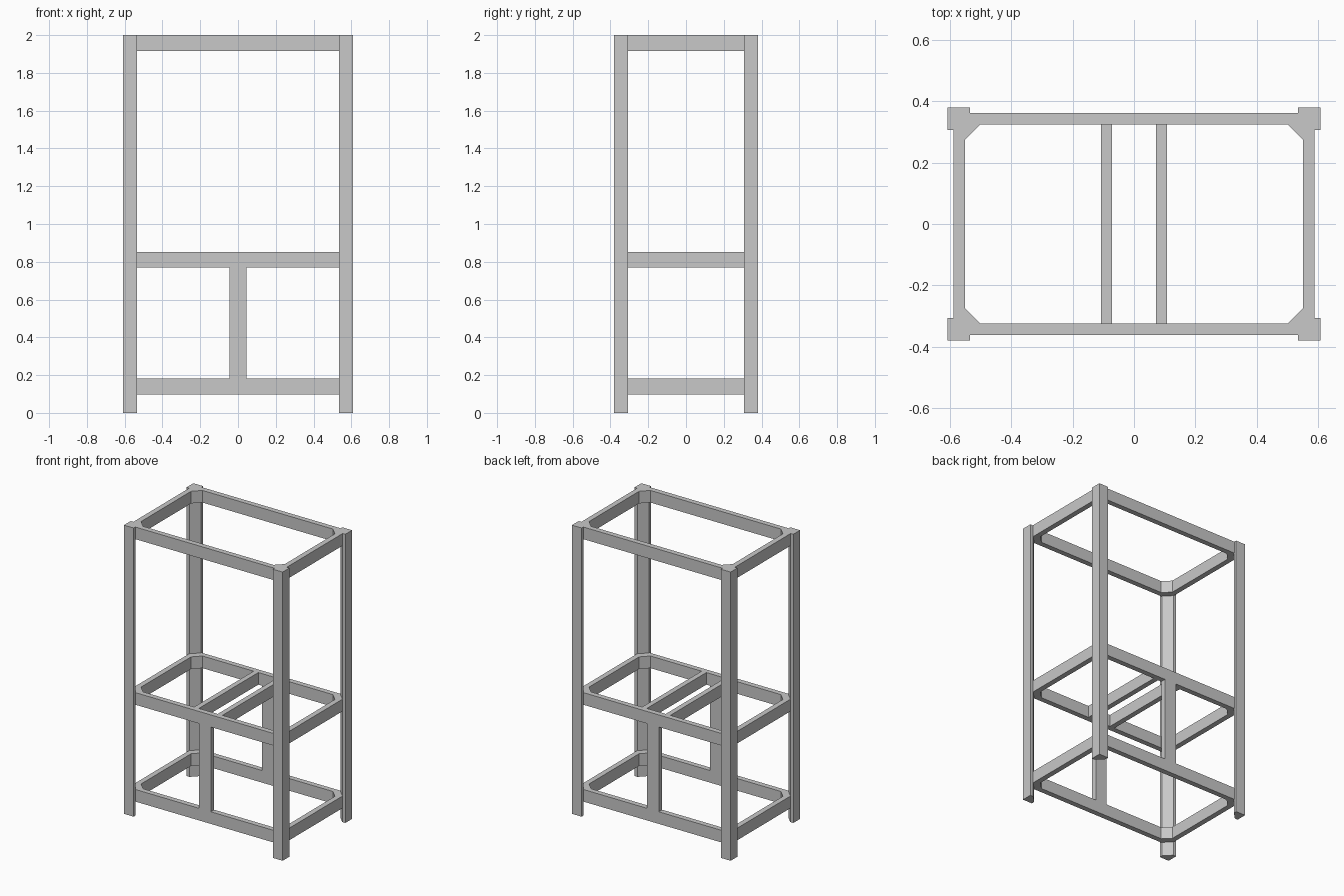
import bpy
import bmesh

cube = bpy.data.objects.get("Cube")
if cube:
    bpy.data.objects.remove(cube, do_unlink=True)

grey = bpy.data.materials.new("light grey")
grey.use_nodes = True
grey.diffuse_color = (0.58, 0.58, 0.58, 1)
grey.node_tree.nodes["Principled BSDF"].inputs["Base Color"].default_value = grey.diffuse_color

# Overall sizes
LEG_X, LEG_Y = 0.608, 0.38      # outer corner of the legs
RAIL_X, RAIL_Y = 0.588, 0.362   # outer faces of the rails
LEG, RAIL, CUT = 0.074, 0.037, 0.051
RAIL_H = 0.084
LEVELS = {"bottom": 0.098, "middle": 0.769, "top": 2 - RAIL_H}


def finish(name, bm):
    bmesh.ops.recalc_face_normals(bm, faces=bm.faces[:])
    mesh = bpy.data.meshes.new(name)
    bm.to_mesh(mesh)
    bm.free()
    mesh.materials.append(grey)
    obj = bpy.data.objects.new(name, mesh)
    bpy.context.collection.objects.link(obj)


def extrude_up(bm, faces, height):
    result = bmesh.ops.extrude_face_region(bm, geom=faces)
    verts = [g for g in result["geom"] if isinstance(g, bmesh.types.BMVert)]
    bmesh.ops.translate(bm, verts=verts, vec=(0, 0, height))


def prism(name, outline, z0, z1):
    bm = bmesh.new()
    face = bm.faces.new([bm.verts.new((x, y, z0)) for x, y in outline])
    extrude_up(bm, [face], z1 - z0)
    finish(name, bm)


def bar(name, x0, x1, y0, y1, z0, z1):
    prism(name, [(x0, y0), (x1, y0), (x1, y1), (x0, y1)], z0, z1)


def chamfered_loop(x, y, cut):
    return [(x, cut - y), (x, y - cut), (x - cut, y), (cut - x, y),
            (-x, y - cut), (-x, cut - y), (cut - x, -y), (x - cut, -y)]


# Legs, each with its inner corner cut off
for side, sx in (("left", 1), ("right", -1)):
    for end, sy in (("front", -1), ("back", 1)):
        ix, iy = LEG_X - LEG, LEG_Y - LEG
        outline = [(LEG_X, LEG_Y), (ix, LEG_Y), (ix, iy + CUT),
                   (ix + CUT, iy), (LEG_X, iy)]
        prism(f"{end}_{side}_leg", [(x * sx, y * sy) for x, y in outline], 0, 2)

# Rail frames with braced inner corners
for level, z in LEVELS.items():
    bm = bmesh.new()
    loops = []
    for x, y, cut in ((RAIL_X, RAIL_Y, 0.005), (RAIL_X - RAIL, RAIL_Y - RAIL, CUT)):
        loops.append([bm.verts.new((px, py, z)) for px, py in chamfered_loop(x, y, cut)])
    outer, inner = loops
    faces = []
    for i in range(len(outer)):
        j = (i + 1) % len(outer)
        faces.append(bm.faces.new((outer[i], outer[j], inner[j], inner[i])))
    extrude_up(bm, faces, RAIL_H)
    finish(f"{level}_rail_frame", bm)

# Cross beams of the middle frame
inner_y = RAIL_Y - RAIL
for side, sx in (("left", 1), ("right", -1)):
    xs = sorted((0.072 * sx, 0.108 * sx))
    bar(f"{side}_cross_beam", *xs, -inner_y, inner_y,
        LEVELS["middle"], LEVELS["middle"] + RAIL_H)

# Centre posts between the bottom and middle frames
for end, sy in (("front", -1), ("back", 1)):
    ys = sorted((inner_y * sy, RAIL_Y * sy))
    bar(f"{end}_centre_post", -0.045, 0.045, *ys,
        LEVELS["bottom"] + RAIL_H, LEVELS["middle"])
